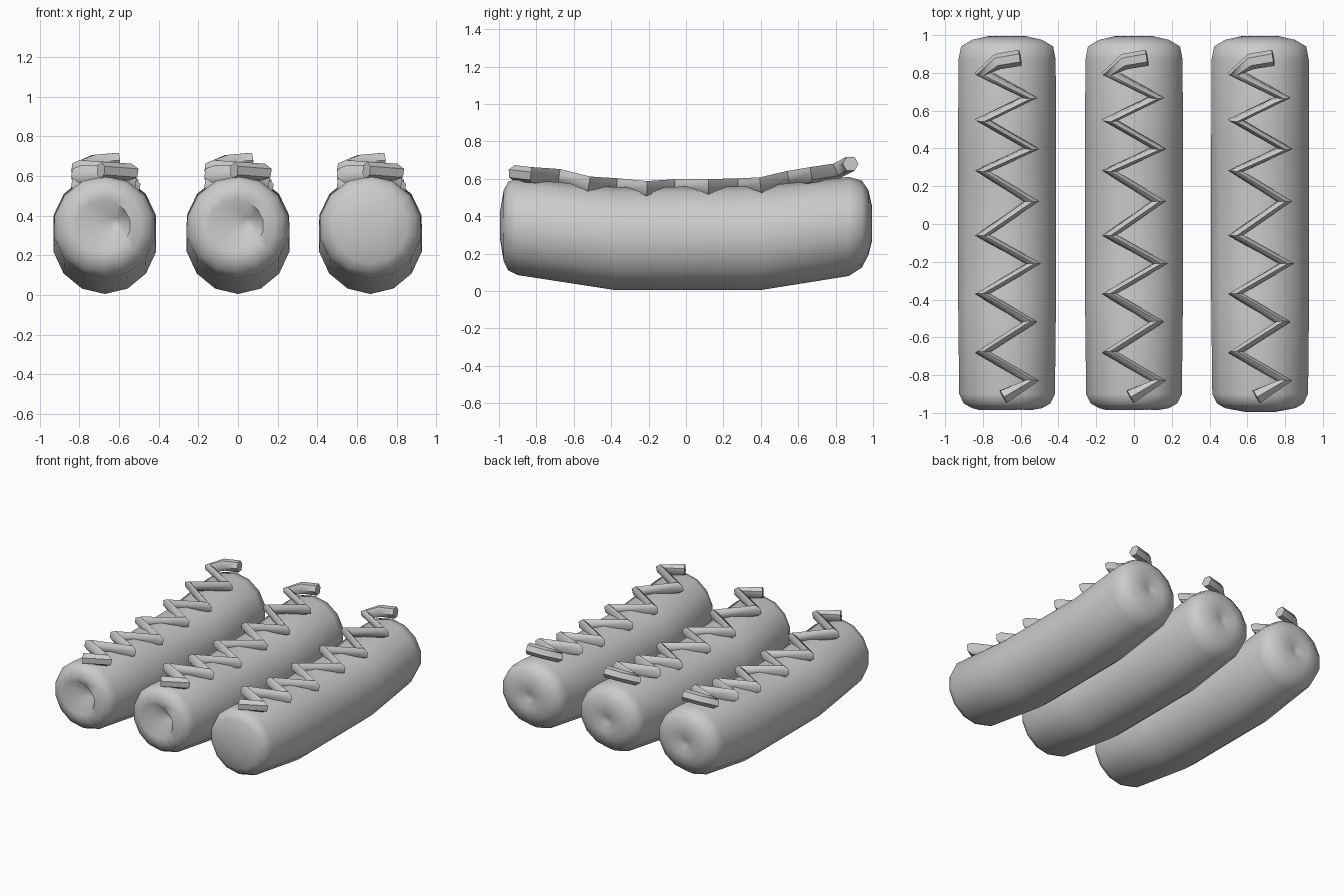
import bpy, bmesh, math

cube = bpy.data.objects.get("Cube")
if cube:
    bpy.data.objects.remove(cube, do_unlink=True)

grey = bpy.data.materials.new("plain grey")
grey.use_nodes = True
colour = (0.6, 0.6, 0.6, 1)
grey.diffuse_color = colour
grey.node_tree.nodes["Principled BSDF"].inputs["Base Color"].default_value = colour

SIDES = 14

# Body rings: y, lowest z, highest z, half width
BODY = [
    (-0.975, 0.16, 0.54, 0.19),
    (-0.95, 0.11, 0.585, 0.235),
    (-0.90, 0.085, 0.60, 0.26),
    (-0.38, 0.005, 0.555, 0.266),
    (0.40, 0.005, 0.56, 0.266),
    (0.87, 0.08, 0.61, 0.264),
    (0.94, 0.125, 0.59, 0.25),
    (0.975, 0.19, 0.54, 0.19),
    (0.995, 0.27, 0.45, 0.10),
]

# Sauce path: x offset, y, z
SAUCE = [
    (0.07, 0.88, 0.68), (-0.05, 0.86, 0.67), (-0.13, 0.80, 0.64),
    (0.12, 0.67, 0.62), (-0.13, 0.55, 0.60), (0.13, 0.40, 0.565),
    (-0.13, 0.28, 0.56), (0.13, 0.12, 0.555), (-0.13, -0.06, 0.555),
    (0.14, -0.21, 0.545), (-0.13, -0.37, 0.56), (0.12, -0.52, 0.57),
    (-0.13, -0.68, 0.61), (0.13, -0.83, 0.62), (-0.02, -0.915, 0.63),
]


def smooth(obj, angle):
    bpy.ops.object.select_all(action='DESELECT')
    obj.select_set(True)
    bpy.context.view_layer.objects.active = obj
    bpy.ops.object.shade_smooth_by_angle(angle=math.radians(angle))


def add_ring(bm, x, y, low, high, half):
    middle, tall = (low + high) / 2, (high - low) / 2
    return [bm.verts.new((x + half * math.sin(i * math.tau / SIDES), y,
                          middle + tall * math.cos(i * math.tau / SIDES)))
            for i in range(SIDES)]


def sausage(name, x, pitted):
    bm = bmesh.new()
    # The front end is either pinched inwards or gently domed
    if pitted:
        front = [(x + 0.05, -0.90, 0.34, 0.39, 0.025),
                 (x - 0.01, -0.985, 0.22, 0.48, 0.14)]
    else:
        front = [(x, -0.995, 0.28, 0.42, 0.08)]
    back = [(x, 0.965, 0.33, 0.38, 0.025)]
    rows = front + [(x, *row) for row in BODY] + back
    rings = [add_ring(bm, *row) for row in rows]
    for a, b in zip(rings, rings[1:]):
        for i in range(SIDES):
            j = (i + 1) % SIDES
            bm.faces.new((a[i], a[j], b[j], b[i]))
    bm.faces.new(rings[0])
    bm.faces.new(rings[-1])
    bmesh.ops.recalc_face_normals(bm, faces=bm.faces)
    mesh = bpy.data.meshes.new(name)
    bm.to_mesh(mesh)
    bm.free()
    mesh.materials.append(grey)
    obj = bpy.data.objects.new(name, mesh)
    bpy.context.collection.objects.link(obj)
    smooth(obj, 60)


def sauce(name, x):
    # A low-poly tube bent along the zigzag
    curve = bpy.data.curves.new(name, 'CURVE')
    curve.dimensions = '3D'
    curve.bevel_depth = 0.043
    curve.bevel_resolution = 1
    curve.use_fill_caps = True
    spline = curve.splines.new('POLY')
    spline.points.add(len(SAUCE) - 1)
    for point, (dx, y, z) in zip(spline.points, SAUCE):
        point.co = (x + dx, y, z, 1)
    curve.materials.append(grey)
    obj = bpy.data.objects.new(name, curve)
    bpy.context.collection.objects.link(obj)
    bpy.ops.object.select_all(action='DESELECT')
    obj.select_set(True)
    bpy.context.view_layer.objects.active = obj
    bpy.ops.object.convert(target='MESH')
    smooth(bpy.context.object, 50)


for side, x, pitted in (("right", -0.672, True), ("middle", 0, True), ("left", 0.668, False)):
    sausage(side + "_sausage", x, pitted)
    sauce(side + "_sauce_zigzag", x)
